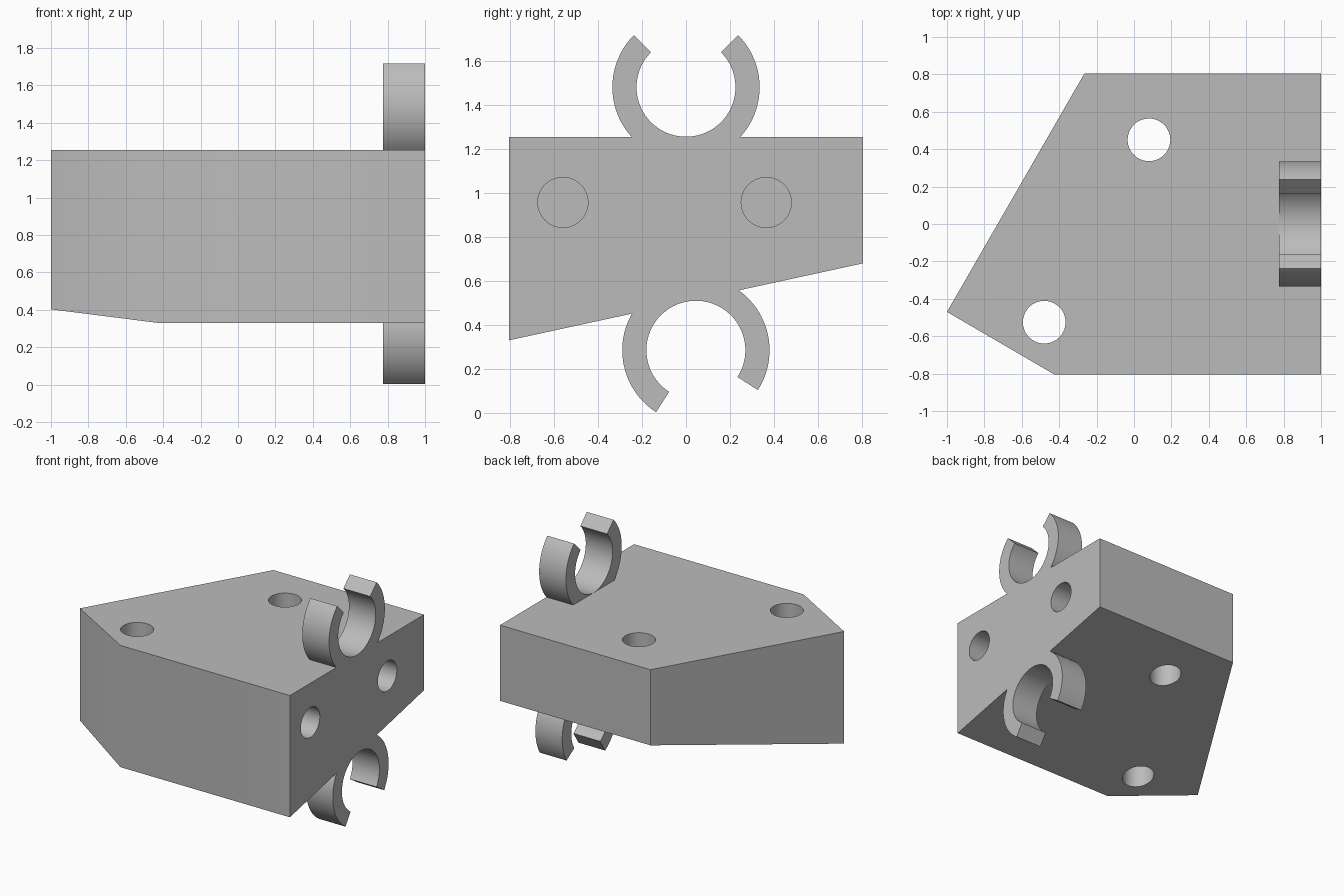
import bpy
from math import cos, sin, tan, radians, pi
from mathutils import Matrix

if "Cube" in bpy.data.objects:
    bpy.data.objects.remove(bpy.data.objects["Cube"], do_unlink=True)

TOP = 1.255          # height of the flat top
TILT = radians(12.27)  # slope of the underside
CLIP_OUT, CLIP_IN = 0.335, 0.225
HOLE_R = 0.114

gray = bpy.data.materials.new("plain gray")
gray.use_nodes = True
gray.diffuse_color = (0.5, 0.5, 0.5, 1)
gray.node_tree.nodes["Principled BSDF"].inputs["Base Color"].default_value = (0.5, 0.5, 0.5, 1)


def prism(name, lower, upper):
    """Solid between two matching counter-clockwise loops of points."""
    n = len(lower)
    faces = [tuple(reversed(range(n))), tuple(range(n, 2 * n))]
    faces += [(i, (i + 1) % n, (i + 1) % n + n, i + n) for i in range(n)]
    mesh = bpy.data.meshes.new(name)
    mesh.from_pydata(lower + upper, [], faces)
    mesh.materials.append(gray)
    obj = bpy.data.objects.new(name, mesh)
    bpy.context.collection.objects.link(obj)
    return obj


def clip(name, y, z, opening):
    """Three-quarter ring, open towards the given angle in the y-z plane."""
    steps = 72
    angles = [opening + pi / 4 + 1.5 * pi * i / steps for i in range(steps + 1)]
    ring = [(CLIP_OUT, a) for a in angles] + [(CLIP_IN, a) for a in reversed(angles)]
    loop = [(y + r * cos(a), z + r * sin(a)) for r, a in ring]
    return prism(name, [(0.775, *p) for p in loop], [(1.0, *p) for p in loop])


def rod(name, location, depth, sideways=False):
    bpy.ops.mesh.primitive_cylinder_add(
        vertices=64, radius=HOLE_R, depth=depth, location=location,
        rotation=(0, pi / 2 if sideways else 0, 0))
    obj = bpy.context.object
    obj.name = name
    obj.data.materials.append(gray)
    obj.hide_render = True
    return obj


def combine(base, other, operation):
    mod = base.modifiers.new(other.name, 'BOOLEAN')
    mod.operation = operation
    mod.solver = 'EXACT'
    mod.object = other
    bpy.context.view_layer.objects.active = base
    bpy.ops.object.modifier_apply(modifier=mod.name)
    bpy.data.objects.remove(other, do_unlink=True)


# Five-sided body with a sloping underside
outline = [(-1, -0.47), (-0.425, -0.805), (1, -0.805), (1, 0.805), (-0.265, 0.805)]
body = prism("clip_block",
             [(x, y, 0.505 + y * tan(TILT)) for x, y in outline],
             [(x, y, TOP) for x, y in outline])

# Snap clips above and below, each opening away from the body
combine(body, clip("top_clip", 0, TOP + 0.226, pi / 2), 'UNION')
combine(body, clip("bottom_clip", 0.045, 0.285, TILT - pi / 2), 'UNION')

# Upright through holes
for x, y in [(0.08, 0.45), (-0.48, -0.525)]:
    combine(body, rod("upright_hole", (x, y, 0.8), 2), 'DIFFERENCE')

# Blind holes in the flat side
for y in (-0.56, 0.365):
    combine(body, rod("side_hole", (1, y, 0.957), 1.0, True), 'DIFFERENCE')

# Smooth the curved walls and keep the edges crisp
bpy.ops.object.select_all(action='DESELECT')
body.select_set(True)
bpy.context.view_layer.objects.active = body
bpy.ops.object.shade_smooth_by_angle(angle=radians(31))
